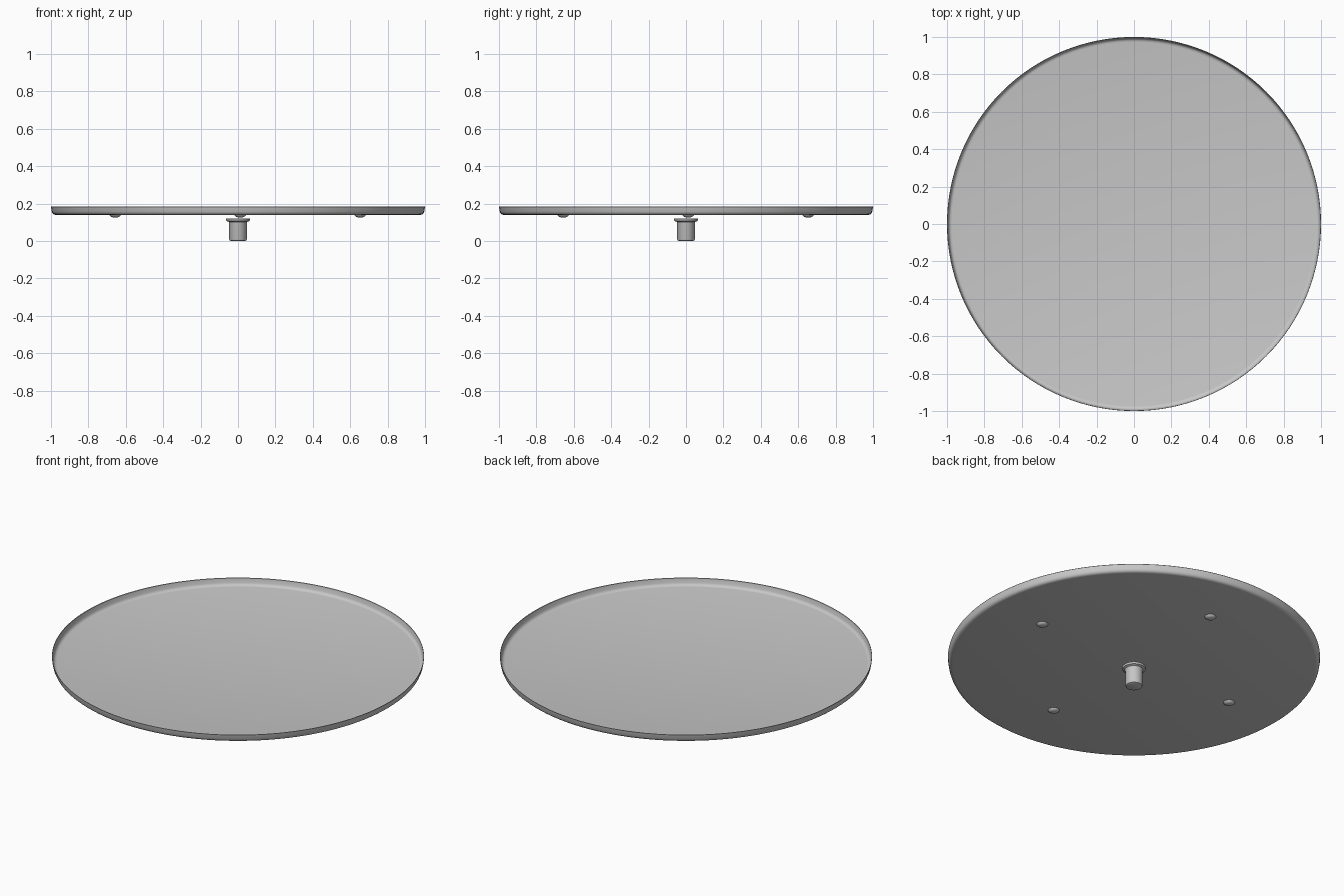
import bpy, bmesh, math

if "Cube" in bpy.data.objects:
    bpy.data.objects.remove(bpy.data.objects["Cube"])

grey = bpy.data.materials.new("light grey")
grey.diffuse_color = (0.58, 0.58, 0.58, 1)
grey.use_nodes = True
grey.node_tree.nodes["Principled BSDF"].inputs["Base Color"].default_value = grey.diffuse_color


def lathe(name, profile, segments, loc=(0, 0, 0)):
    """Revolve (radius, z) points around the z axis; both ends may sit on the axis."""
    bm = bmesh.new()
    pts = [bm.verts.new((r, 0, z)) for r, z in profile]
    edges = [bm.edges.new(p) for p in zip(pts, pts[1:])]
    bmesh.ops.spin(bm, geom=pts + edges, cent=(0, 0, 0), axis=(0, 0, 1),
                   angle=2 * math.pi, steps=segments)
    bmesh.ops.remove_doubles(bm, verts=bm.verts, dist=1e-5)
    bmesh.ops.recalc_face_normals(bm, faces=bm.faces)
    mesh = bpy.data.meshes.new(name)
    bm.to_mesh(mesh)
    bm.free()
    obj = bpy.data.objects.new(name, mesh)
    obj.location = loc
    bpy.context.collection.objects.link(obj)
    mesh.materials.append(grey)
    bpy.ops.object.select_all(action='DESELECT')
    obj.select_set(True)
    bpy.context.view_layer.objects.active = obj
    bpy.ops.object.shade_smooth_by_angle(angle=math.radians(35))
    return obj


# Thin dished plate with a low raised rim
lathe("plate", [
    (0, 0.14), (0.975, 0.14), (0.985, 0.142), (0.992, 0.148), (0.996, 0.157),
    (1.0, 0.183), (0.999, 0.185), (0.997, 0.183),
    (0.993, 0.158), (0.989, 0.150), (0.983, 0.1445), (0.973, 0.1425), (0, 0.1425),
], 128)

# Drive hub with a flange, just below the plate
lathe("hub", [
    (0, 0), (0.038, 0), (0.044, 0.003), (0.047, 0.009), (0.047, 0.095),
    (0.050, 0.102), (0.056, 0.105), (0.062, 0.107), (0.064, 0.112),
    (0.064, 0.118), (0.062, 0.12), (0, 0.12),
], 32)

# Four small domed feet under the plate
for i, (x, y) in enumerate([(0.653, 0.012), (0.012, 0.653), (-0.657, 0.012), (0.012, -0.657)]):
    lathe(f"foot_{i + 1}", [
        (0, 0.126), (0.014, 0.127), (0.022, 0.130), (0.028, 0.135), (0.032, 0.1415), (0, 0.1415),
    ], 24, (x, y, 0))
